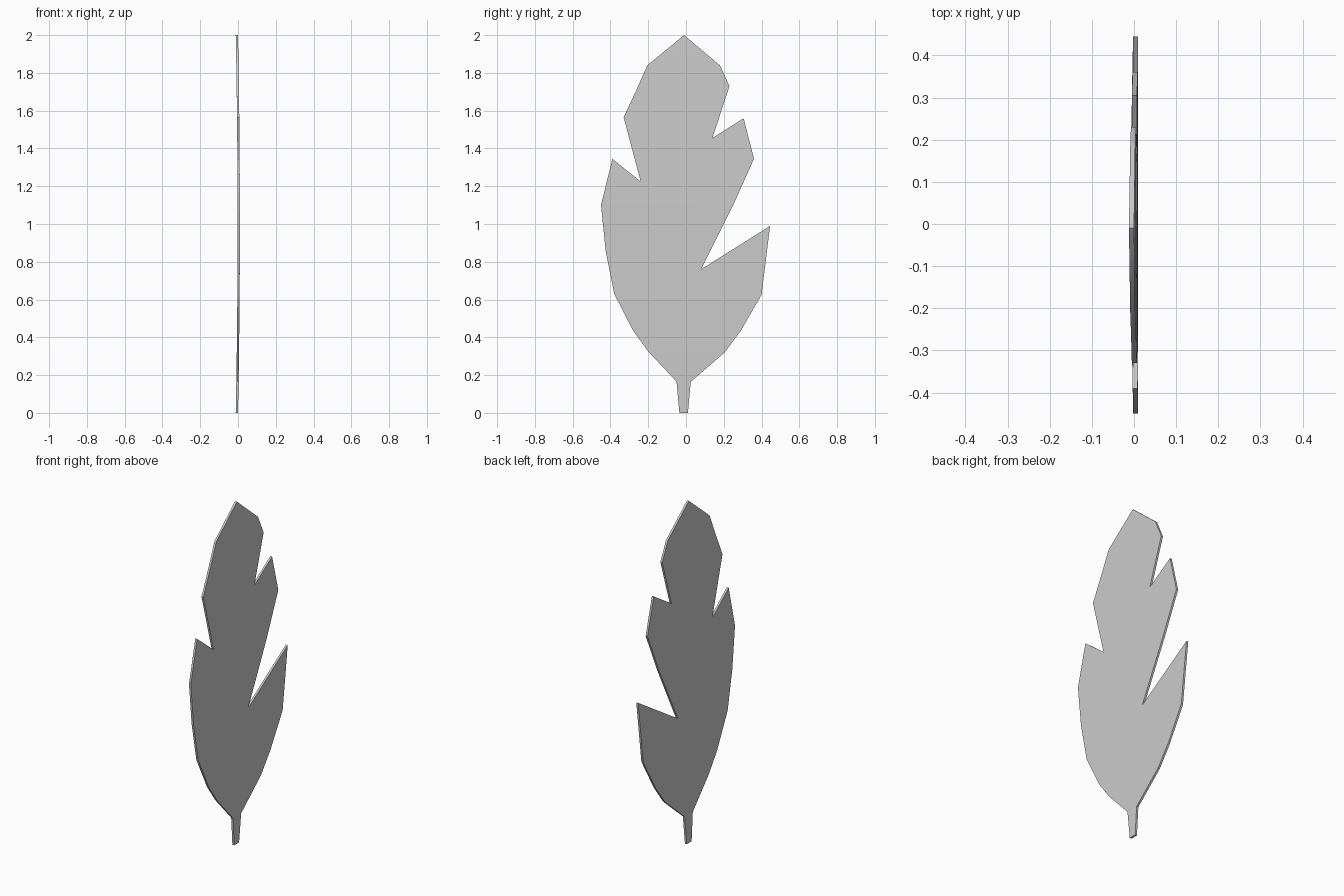
import bpy
import bmesh
from mathutils import Vector

cube = bpy.data.objects.get("Cube")
if cube:
    bpy.data.objects.remove(cube, do_unlink=True)

THICKNESS = 0.012
BEND = 0.01

# Outline halves as (y, z), each running from the tip down to the quill
tip = [(-0.01, 2.0)]
back_edge = [(0.18, 1.84), (0.23, 1.73), (0.14, 1.455), (0.305, 1.56),
             (0.36, 1.345), (0.25, 1.10), (0.08, 0.76), (0.445, 0.99),
             (0.40, 0.625), (0.29, 0.435), (0.205, 0.32)]
quill = [(0.025, 0.165), (0.01, 0), (-0.035, 0), (-0.05, 0.165)]
front_edge = [(-0.205, 1.84), (-0.26, 1.715), (-0.33, 1.565), (-0.24, 1.225),
              (-0.39, 1.345), (-0.45, 1.10), (-0.425, 0.855), (-0.38, 0.63),
              (-0.28, 0.435), (-0.20, 0.325)]
outline = tip + back_edge + quill + front_edge[::-1]

# Flat blade, cut into bands so that it can bend
bm = bmesh.new()
bm.faces.new([bm.verts.new((0, y, z)) for y, z in outline])
for i in range(1, 10):
    bmesh.ops.bisect_plane(bm, geom=bm.verts[:] + bm.edges[:] + bm.faces[:],
                           plane_co=(0, 0, i * 0.2), plane_no=(0, 0, 1))
bmesh.ops.triangulate(bm, faces=bm.faces[:])

# Thickness, then a gentle bow along the height
result = bmesh.ops.extrude_face_region(bm, geom=bm.faces[:])
top_verts = [g for g in result["geom"] if isinstance(g, bmesh.types.BMVert)]
bmesh.ops.translate(bm, verts=top_verts, vec=Vector((THICKNESS, 0, 0)))
for v in bm.verts:
    v.co.x += 0.004 - THICKNESS / 2 - BEND * (v.co.z - 1) ** 2
bmesh.ops.recalc_face_normals(bm, faces=bm.faces[:])

mesh = bpy.data.meshes.new("feather")
bm.to_mesh(mesh)
bm.free()
feather = bpy.data.objects.new("feather", mesh)
bpy.context.collection.objects.link(feather)

# Single light grey colour
grey = bpy.data.materials.new("light_grey")
grey.use_nodes = True
color = (0.6, 0.6, 0.6, 1)
grey.diffuse_color = color
grey.node_tree.nodes["Principled BSDF"].inputs["Base Color"].default_value = color
mesh.materials.append(grey)

# Smooth bow with crisp rim
bpy.context.view_layer.objects.active = feather
feather.select_set(True)
bpy.ops.object.shade_smooth_by_angle()
